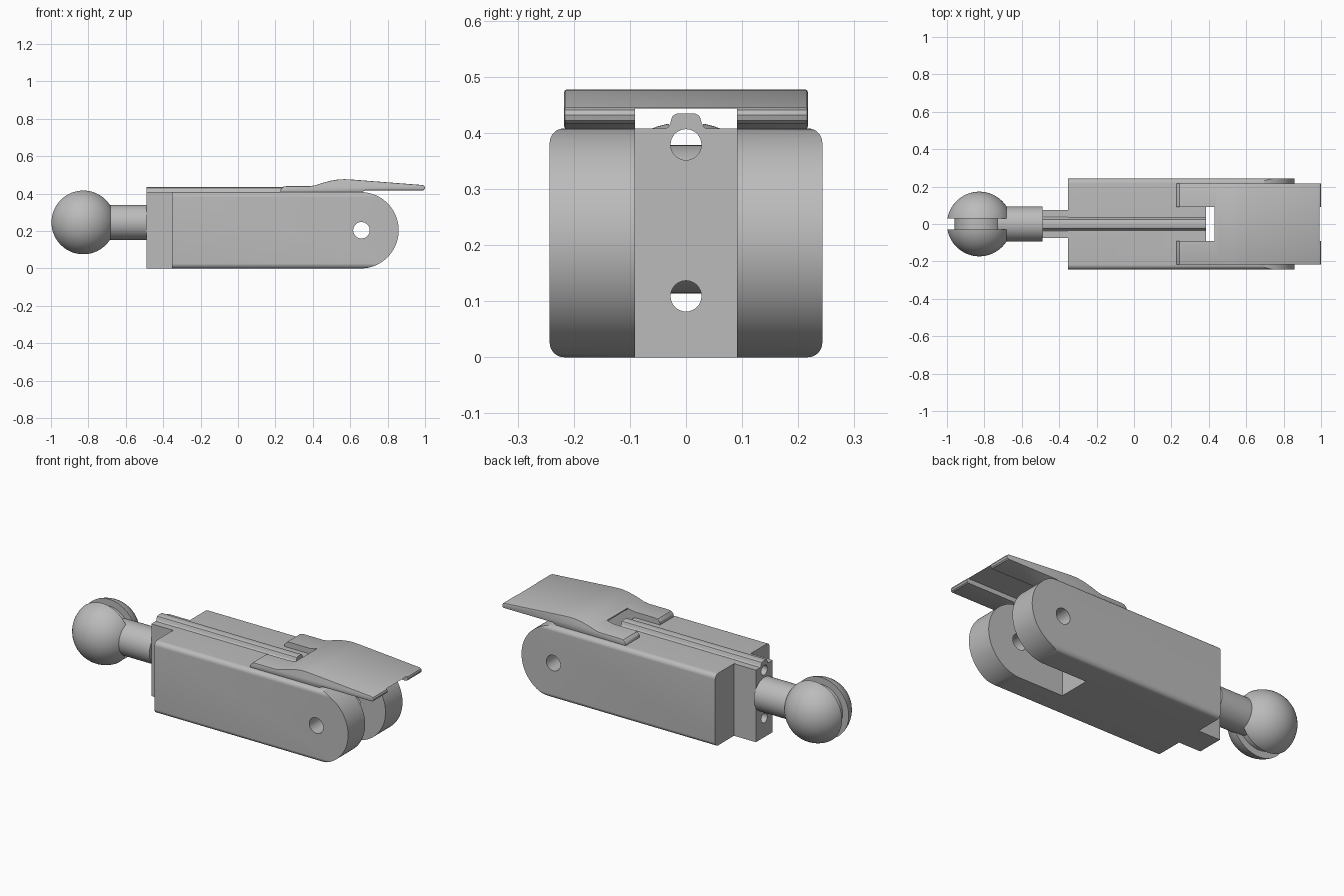
import bpy, bmesh
from math import sin, cos, pi, radians

cube = bpy.data.objects.get("Cube")
if cube:
    bpy.data.objects.remove(cube, do_unlink=True)

grey = bpy.data.materials.new("plain_grey")
grey.use_nodes = True
COLOUR = (0.5, 0.5, 0.5, 1)
grey.diffuse_color = COLOUR
grey.node_tree.nodes["Principled BSDF"].inputs["Base Color"].default_value = COLOUR


def finish_mesh(name, bm):
    bmesh.ops.recalc_face_normals(bm, faces=bm.faces)
    mesh = bpy.data.meshes.new(name)
    bm.to_mesh(mesh)
    bm.free()
    mesh.materials.append(grey)
    obj = bpy.data.objects.new(name, mesh)
    bpy.context.collection.objects.link(obj)
    return obj


def prism(name, outline, axis, start, end):
    """Extrude a closed outline along x (outline in y, z) or y (outline in x, z)."""
    bm = bmesh.new()
    verts = [bm.verts.new((start, u, v) if axis == "X" else (u, start, v)) for u, v in outline]
    face = bm.faces.new(verts)
    moved = bmesh.ops.extrude_face_region(bm, geom=[face])["geom"]
    step = (end - start, 0, 0) if axis == "X" else (0, end - start, 0)
    bmesh.ops.translate(bm, vec=step, verts=[g for g in moved if isinstance(g, bmesh.types.BMVert)])
    return finish_mesh(name, bm)


def arc(cx, cz, r, a0, a1, n):
    return [(cx + r * cos(a0 + (a1 - a0) * i / n), cz + r * sin(a0 + (a1 - a0) * i / n))
            for i in range(n + 1)]


def circle(cx, cz, r, n=48):
    return arc(cx, cz, r, 0, 2 * pi, n)[:-1]


def rect(u0, u1, v0, v1):
    return [(u0, v0), (u1, v0), (u1, v1), (u0, v1)]


def activate(obj):
    bpy.ops.object.select_all(action="DESELECT")
    obj.select_set(True)
    bpy.context.view_layer.objects.active = obj


def combine(obj, tool, operation="DIFFERENCE"):
    mod = obj.modifiers.new("combine", "BOOLEAN")
    mod.operation, mod.solver, mod.object = operation, "EXACT", tool
    activate(obj)
    bpy.ops.object.modifier_apply(modifier=mod.name)
    bpy.data.objects.remove(tool, do_unlink=True)


# Main sizes
HALF_W, HEIGHT, FILLET = 0.243, 0.408, 0.026
MID = HEIGHT / 2
PIVOT_X = 0.655
SLOT_W, SLOT_X = 0.091, 0.385
BALL_X, BALL_Z, BALL_R = -0.827, 0.246, 0.173
BACK_X, SHOULDER_X = -0.49, -0.353

# Body: long block with filleted edges, trimmed to a round nose
a, b = HALF_W - FILLET, HEIGHT - FILLET
section = []
for i, (cy, cz) in enumerate([(a, b), (-a, b), (-a, FILLET), (a, FILLET)]):
    section += arc(cy, cz, FILLET, i * pi / 2, (i + 1) * pi / 2, 8)
body = prism("body", section, "X", SHOULDER_X, 0.95)
R = MID + 0.0003
nose = arc(PIVOT_X, MID, R, -pi / 2, pi / 2, 48) + [(-0.6, MID + R), (-0.6, MID - R)]
combine(body, prism("nose_trim", nose, "Y", -0.4, 0.4), "INTERSECT")

# Narrow tongue at the back
combine(body, prism("tongue", rect(-0.075, 0.075, 0, HEIGHT - 0.0005), "X", BACK_X, -0.3), "UNION")

# Fork slot, cross pin hole and two lengthwise holes
combine(body, prism("slot_cutter", rect(SLOT_X, 1, -0.1, 0.6), "Y", -SLOT_W, SLOT_W))
combine(body, prism("pin_cutter", circle(PIVOT_X + 0.005, MID, 0.044), "Y", -0.4, 0.4))
for z in (0.379, 0.109):
    combine(body, prism("bore_cutter", circle(0, z, 0.0275, 32), "X", -0.6, 0.45))

# Raised rail along the top
half = [(0.037, 0.407), (0.031, 0.411), (0.028, 0.417), (0.026, 0.425), (0.023, 0.431), (0.017, 0.434)]
rail = prism("top_rail", half + [(-y, z) for y, z in reversed(half)], "X", BACK_X, SLOT_X)

# Lever plate with two prongs and a channel underneath
profile = [(0.225, 0.407), (0.229, 0.424), (0.242, 0.437), (0.26, 0.44), (0.385, 0.44),
           (0.415, 0.445), (0.45, 0.457), (0.5, 0.47), (0.54, 0.476), (0.57, 0.477),
           (0.61, 0.475), (0.985, 0.446), (0.996, 0.441), (1, 0.432), (0.997, 0.422),
           (0.99, 0.417), (0.68, 0.417), (0.66, 0.407)]
lever = prism("lever", profile, "Y", -0.217, 0.217)
bevel = lever.modifiers.new("soft_edges", "BEVEL")
bevel.width, bevel.segments, bevel.limit_method = 0.004, 2, "ANGLE"
bevel.angle_limit = radians(60)
activate(lever)
bpy.ops.object.modifier_apply(modifier=bevel.name)
channel = [(0.1, 0.3), (1.1, 0.3), (1.1, 0.443), (0.43, 0.443), (0.43, 0.6), (0.1, 0.6)]
combine(lever, prism("channel_cutter", channel, "Y", -SLOT_W, SLOT_W))

# Ball with a groove running round it over an inner core disc
bm = bmesh.new()
bmesh.ops.create_uvsphere(bm, u_segments=64, v_segments=32, radius=BALL_R)
bmesh.ops.translate(bm, vec=(BALL_X, 0, BALL_Z), verts=bm.verts)
ball = finish_mesh("ball", bm)
combine(ball, prism("groove_cutter", circle(BALL_X, BALL_Z, 0.2), "Y", -0.03, 0.03))
core = prism("ball_core", circle(BALL_X, BALL_Z, 0.132, 64), "Y", -0.031, 0.031)

# Neck joining the ball to the tongue
neck = prism("neck", circle(0, BALL_Z, 0.093), "X", -0.73, BACK_X + 0.0005)

for obj in (body, rail, lever, ball, core, neck):
    activate(obj)
    bpy.ops.object.shade_smooth_by_angle(angle=radians(30))
